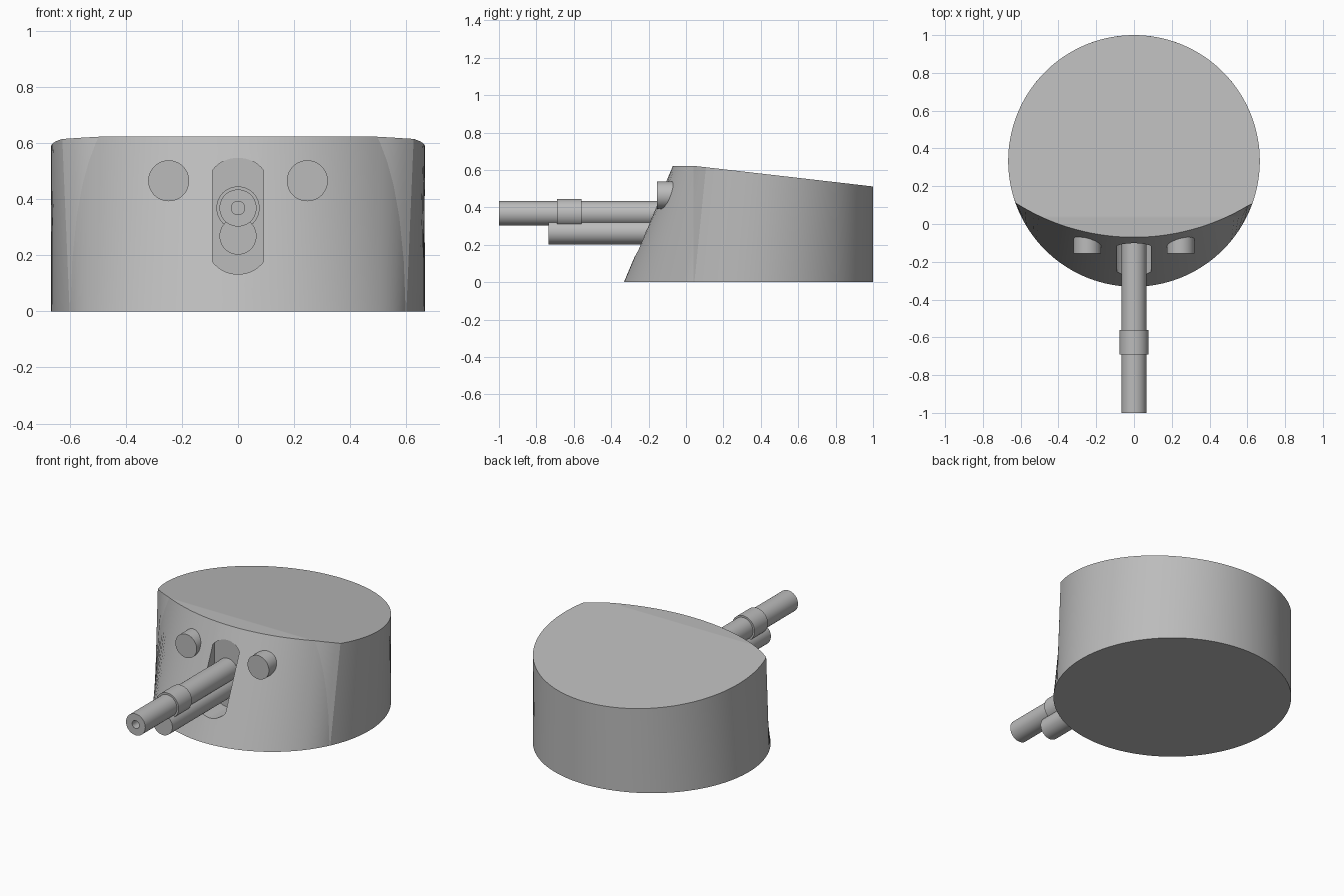
import bpy, bmesh
from math import sin, cos, pi, sqrt, asin, radians

cube = bpy.data.objects.get("Cube")
if cube:
    bpy.data.objects.remove(cube, do_unlink=True)

# Single grey paint
grey = bpy.data.materials.new("plain_grey")
grey.use_nodes = True
colour = (0.5, 0.5, 0.5, 1)
grey.diffuse_color = colour
grey.node_tree.nodes["Principled BSDF"].inputs["Base Color"].default_value = colour


def make(name, bm):
    bmesh.ops.recalc_face_normals(bm, faces=bm.faces)
    mesh = bpy.data.meshes.new(name)
    bm.to_mesh(mesh)
    bm.free()
    mesh.materials.append(grey)
    obj = bpy.data.objects.new(name, mesh)
    bpy.context.collection.objects.link(obj)
    return obj


def smooth(obj):
    bpy.ops.object.select_all(action='DESELECT')
    obj.select_set(True)
    bpy.context.view_layer.objects.active = obj
    bpy.ops.object.shade_smooth_by_angle(angle=radians(12))


def lathe(name, profile, x, z, steps=48):
    """Spin (radius, y) points round an axis parallel to y."""
    bm = bmesh.new()
    points = [bm.verts.new((x + r, y, z)) for r, y in profile]
    edges = [bm.edges.new(pair) for pair in zip(points, points[1:])]
    bmesh.ops.spin(bm, geom=points + edges, cent=(x, 0, z), axis=(0, 1, 0),
                   angle=2 * pi, steps=steps, use_merge=True)
    bmesh.ops.remove_doubles(bm, verts=bm.verts, dist=0.0001)
    obj = make(name, bm)
    smooth(obj)
    return obj


# Turret body: round base lofted to a shallower, set-back front arc on top
R, CY, H = 0.666, 0.334, 0.622
FRONT_R, FRONT_Y = 1.175, -0.07
FRONT_STEPS, BACK_STEPS = 48, 96
low_x, top_x = 0.60, 0.626
low_a, top_a, arc_a = asin(low_x / R), asin(top_x / R), asin(top_x / FRONT_R)


def ring_point(radius, centre, a, z):
    return (radius * sin(a), centre - radius * cos(a), z)


bottom, top = [], []
for i in range(FRONT_STEPS):
    t = 2 * i / FRONT_STEPS - 1
    bottom.append(ring_point(R, CY, low_a * t, 0))
    top.append(ring_point(FRONT_R, FRONT_Y + FRONT_R, arc_a * t, H))
for i in range(BACK_STEPS):
    t = i / BACK_STEPS
    bottom.append(ring_point(R, CY, low_a + (2 * pi - 2 * low_a) * t, 0))
    top.append(ring_point(R, CY, top_a + (2 * pi - 2 * top_a) * t, H))

bm = bmesh.new()
lower = [bm.verts.new(p) for p in bottom]
upper = [bm.verts.new(p) for p in top]
bm.faces.new(lower)
bm.faces.new(upper)
for i in range(len(lower)):
    bm.faces.new((lower[i - 1], lower[i], upper[i], upper[i - 1]))

# Roof crease, with the rear part sloping down to the back
CREASE = 0.04
bmesh.ops.bisect_plane(bm, geom=bm.verts[:] + bm.edges[:] + bm.faces[:],
                       plane_co=(0, CREASE, 0), plane_no=(0, 1, 0))
for v in bm.verts:
    if v.co.z > H - 0.001 and v.co.y > CREASE:
        v.co.z -= 0.115 * (v.co.y - CREASE)
body = make("turret_body", bm)

# Gun slot: upright opening with rounded ends and a vertical back wall
HALF, END_R, LOW, HIGH, BACK = 0.091, 0.115, 0.132, 0.547, -0.10
bm = bmesh.new()
span = asin(HALF / END_R)
outline = []
for side, centre in ((1, HIGH - END_R), (-1, LOW + END_R)):
    for i in range(17):
        a = side * span * (i / 8 - 1)
        outline.append(bm.verts.new((END_R * sin(a), -0.6, centre + side * END_R * cos(a))))
face = bm.faces.new(outline)
walls = bmesh.ops.extrude_face_region(bm, geom=[face])["geom"]
for v in walls:
    if isinstance(v, bmesh.types.BMVert):
        v.co.y = BACK
cutter = make("slot_cutter", bm)
cutter.hide_render = True

cut = body.modifiers.new("gun_slot", 'BOOLEAN')
cut.operation, cut.solver, cut.object = 'DIFFERENCE', 'EXACT', cutter
bpy.context.view_layer.objects.active = body
bpy.ops.object.modifier_apply(modifier=cut.name)
bpy.data.objects.remove(cutter, do_unlink=True)
smooth(body)

# Main gun with open bore and collar
GUN_R, BORE_R = 0.066, 0.024
lathe("main_barrel", [(0, -0.85), (BORE_R, -0.85), (BORE_R, -1), (GUN_R, -1),
                      (GUN_R, -0.05), (0, -0.05)], 0, 0.368)
lathe("barrel_collar", [(GUN_R, -0.69), (0.077, -0.69), (0.077, -0.56),
                        (GUN_R, -0.56)], 0, 0.368)

# Shorter tube under the gun
lathe("lower_tube", [(0, -0.735), (GUN_R, -0.735), (GUN_R, -0.05), (0, -0.05)], 0, 0.268)

# Pair of round sight housings
for name, x in (("left_sight", 0.247), ("right_sight", -0.247)):
    lathe(name, [(0, -0.155), (0.073, -0.155), (0.073, 0.02), (0, 0.02)], x, 0.465)
